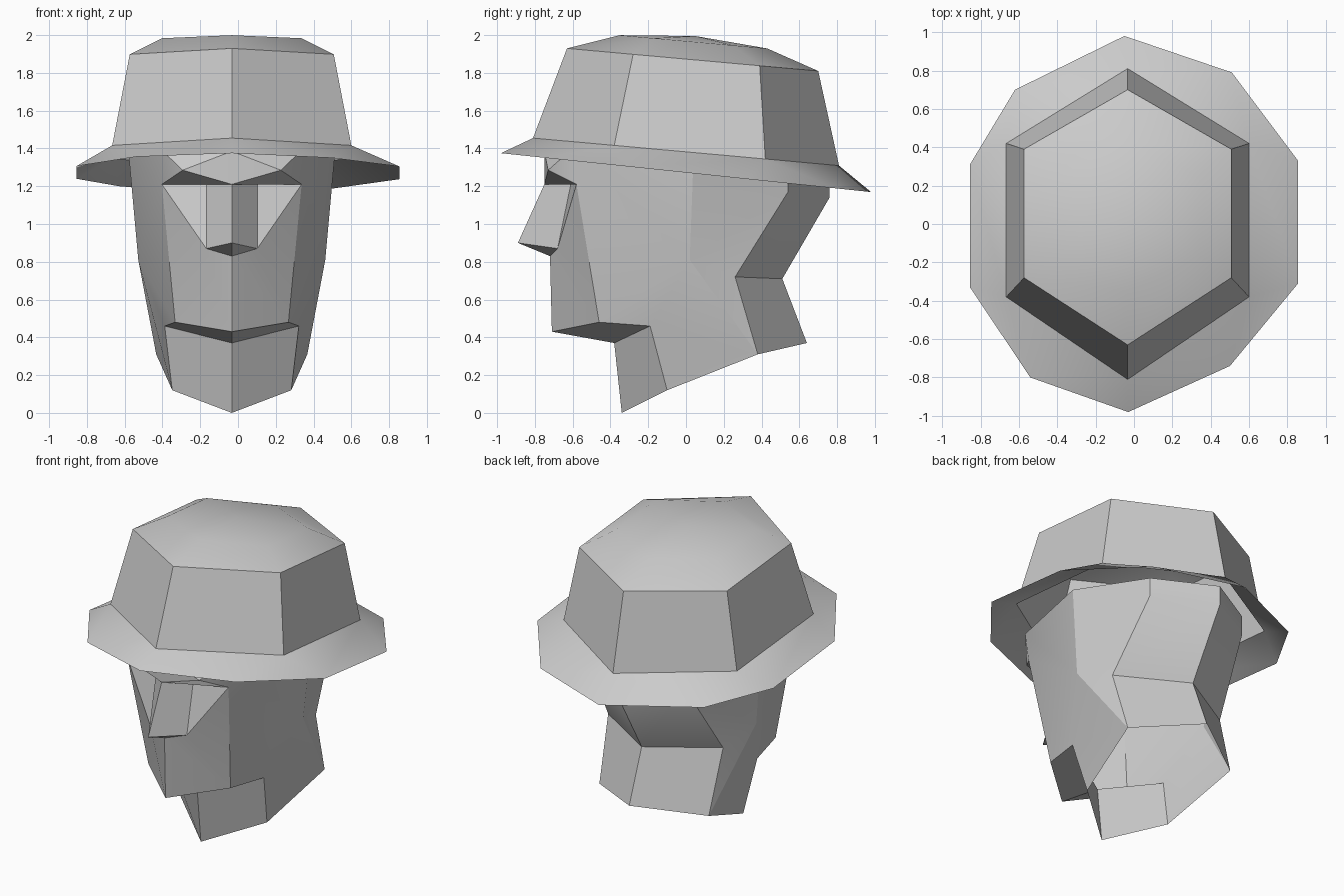
import bpy
import bmesh

if "Cube" in bpy.data.objects:
    bpy.data.objects.remove(bpy.data.objects["Cube"])

AXIS = -0.033   # shared middle line of face and crown
SLOPE = -0.09   # backward tilt of the crown

grey = bpy.data.materials.new("plain grey")
grey.use_nodes = True
grey.diffuse_color = (0.6, 0.6, 0.6, 1)
grey.node_tree.nodes["Principled BSDF"].inputs["Base Color"].default_value = (0.6, 0.6, 0.6, 1)


def finish(bm, name):
    mesh = bpy.data.meshes.new(name)
    bm.to_mesh(mesh)
    bm.free()
    obj = bpy.data.objects.new(name, mesh)
    bpy.context.collection.objects.link(obj)
    mesh.materials.append(grey)
    bpy.ops.object.select_all(action="DESELECT")
    obj.select_set(True)
    bpy.context.view_layer.objects.active = obj
    bpy.ops.object.shade_smooth_by_angle(angle=0.52)
    return obj


# Head: landmarks of one half (distance from middle, y, z)
points = {
    "forehead": (0, -0.75, 1.385),
    "temple": (0.38, -0.6, 1.40),
    "brow": (0.26, -0.73, 1.285),
    "root": (0, -0.75, 1.21),
    "wing_top": (0.135, -0.61, 1.21),
    "eye_corner": (0.37, -0.58, 1.21),
    "nose_tip": (0, -0.89, 0.90),
    "nose_wing": (0.135, -0.68, 0.87),
    "nose_base": (0, -0.72, 0.83),
    "lip": (0, -0.71, 0.43),
    "lip_corner": (0.30, -0.46, 0.48),
    "mouth_corner": (0.355, -0.19, 0.46),
    "chin_top": (0, -0.38, 0.37),
    "chin": (0, -0.34, 0),
    "chin_side": (0.315, -0.10, 0.12),
    "jaw": (0.40, 0.38, 0.31),
    "nape": (0, 0.64, 0.37),
    "ear": (0.495, 0.02, 0.81),
    "ear_top": (0.545, 0.04, 1.36),
    "crease_side": (0.42, 0.26, 0.72),
    "crease": (0, 0.51, 0.71),
    "skull_side": (0.36, 0.54, 1.17),
    "skull": (0, 0.76, 1.14),
    "skull_side_top": (0.36, 0.54, 1.29),
    "skull_top": (0, 0.76, 1.27),
}
# Faces of one half, by landmark
patches = [
    "forehead root brow",
    "forehead brow temple",
    "brow eye_corner temple",
    "root wing_top eye_corner brow",
    "root nose_tip nose_wing wing_top",
    "wing_top nose_wing eye_corner",
    "nose_tip nose_base nose_wing",
    "nose_wing lip_corner eye_corner",
    "nose_base lip lip_corner nose_wing",
    "lip chin_top mouth_corner lip_corner",
    "chin_top chin chin_side mouth_corner",
    "temple eye_corner ear ear_top",
    "eye_corner lip_corner ear",
    "lip_corner mouth_corner ear",
    "mouth_corner chin_side jaw ear",
    "ear jaw crease_side",
    "ear crease_side skull_side",
    "ear skull_side skull_side_top ear_top",
    "jaw nape crease crease_side",
    "crease_side crease skull skull_side",
    "skull_side skull skull_top skull_side_top",
]
bm = bmesh.new()
halves = {}
for side in (1, -1):
    for key, (x, y, z) in points.items():
        if x == 0 and side < 0:
            halves[key, side] = halves[key, 1]
        else:
            halves[key, side] = bm.verts.new((AXIS + side * x, y, z))
    for patch in patches:
        bm.faces.new([halves[key, side] for key in patch.split()][::side])
bmesh.ops.recalc_face_normals(bm, faces=bm.faces)
finish(bm, "head")


# Hat crown: stacked six-sided rings on tilted planes, closed by a low dome
def six_ring(half, front, side_front, side_back, back):
    return [(AXIS, front), (AXIS + half, side_front), (AXIS + half, side_back),
            (AXIS, back), (AXIS - half, side_back), (AXIS - half, side_front)]


def tilted(bm, outline, height, slope):
    return [bm.verts.new((x, y, height + slope * y)) for x, y in outline]


base_outline = six_ring(0.633, -0.81, -0.38, 0.42, 0.81)
bm = bmesh.new()
rings = [
    tilted(bm, base_outline, 1.382, SLOPE),
    tilted(bm, six_ring(0.54, -0.63, -0.28, 0.39, 0.70), 1.873, SLOPE),
    tilted(bm, six_ring(0.37, -0.35, -0.17, 0.25, 0.43), 1.968, SLOPE),
]
for low, high in zip(rings, rings[1:]):
    for i in range(6):
        j = (i + 1) % 6
        bm.faces.new((low[i], low[j], high[j], high[i]))
peak = bm.verts.new((AXIS, 0.05, 1.995))
for i in range(6):
    bm.faces.new((rings[-1][i], rings[-1][(i + 1) % 6], peak))
finish(bm, "hat_crown")

# Hat brim: thin sheet from a ten-sided rim up to the crown base
rim_outline = [(-0.03, -0.98), (0.5, -0.74), (0.855, -0.31), (0.855, 0.33), (0.51, 0.79),
               (-0.05, 0.98), (-0.62, 0.70), (-0.855, 0.31), (-0.855, -0.33), (-0.54, -0.80)]
bm = bmesh.new()
rim = tilted(bm, rim_outline, 1.272, -0.105)
inner = tilted(bm, base_outline, 1.382, SLOPE)
anchors = [0, 2, 3, 5, 7, 8, 10]
for i in range(6):
    a, b = inner[i], inner[(i + 1) % 6]
    start, end = anchors[i], anchors[i + 1]
    first, last = rim[start], rim[end % 10]
    if end - start == 1:
        bm.faces.new((first, last, b, a))
    else:
        middle = rim[start + 1]
        for tri in ((first, middle, a), (middle, b, a), (middle, last, b)):
            bm.faces.new(tri)
finish(bm, "hat_brim")
